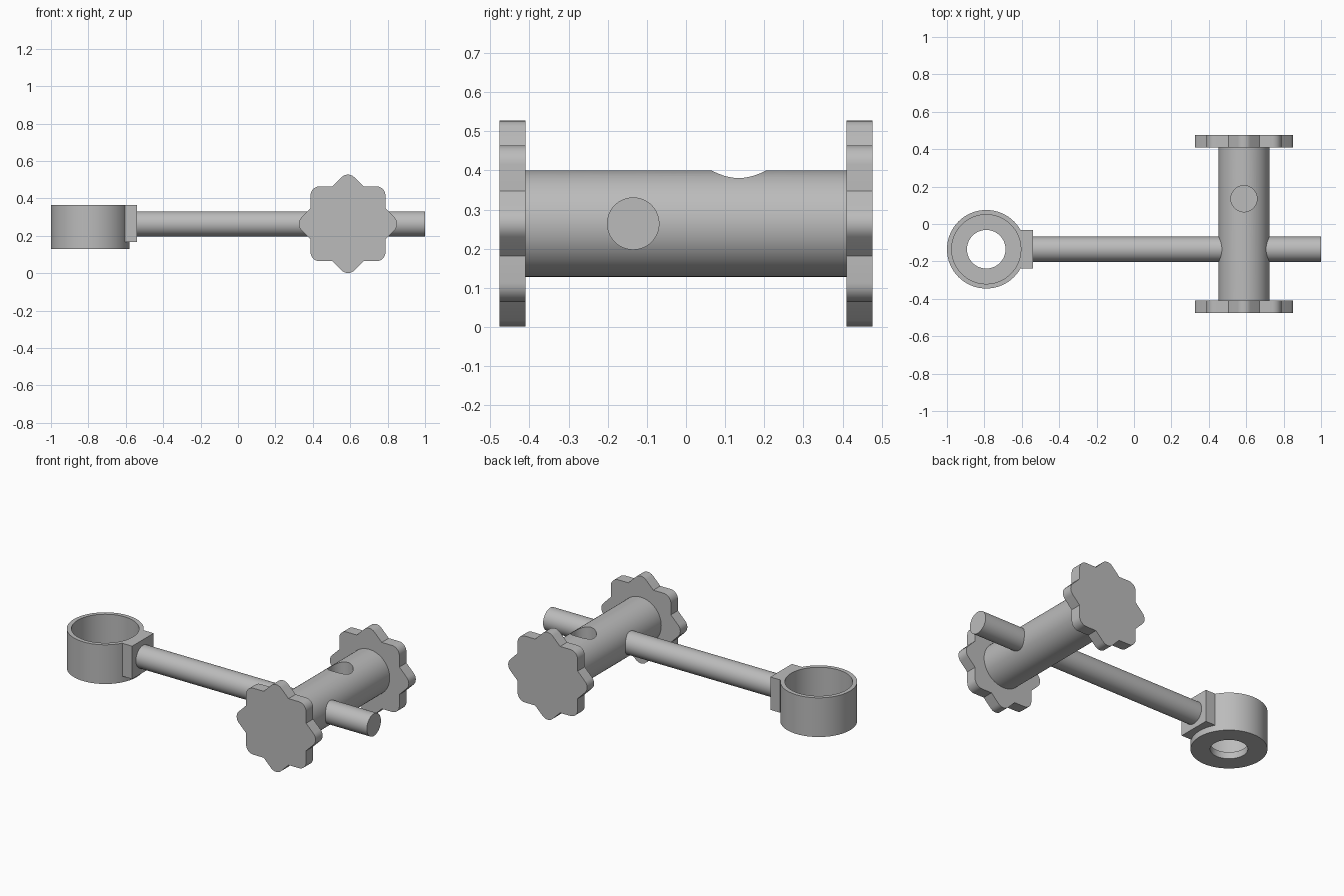
import bpy, bmesh, math
from mathutils import Vector, Matrix

if "Cube" in bpy.data.objects:
    bpy.data.objects.remove(bpy.data.objects["Cube"])

# Shared material
GREY = (0.5, 0.5, 0.5, 1)
metal = bpy.data.materials.new("grey metal")
metal.use_nodes = True
metal.diffuse_color = GREY
for node in metal.node_tree.nodes:
    if node.type == 'BSDF_PRINCIPLED':
        node.inputs["Base Color"].default_value = GREY

# Key dimensions
AXIS_Z = 0.264
ROD_Y = -0.135
ROD_R = 0.067
BARREL_X = 0.588
BARREL_R = 0.136
BARREL_END = 0.412
KNOB_END = 0.477
RING_X = -0.79
RING_TOP = 0.365


def finish(name, bm):
    """Turn a bmesh into a named object with the shared material."""
    bmesh.ops.recalc_face_normals(bm, faces=bm.faces)
    mesh = bpy.data.meshes.new(name)
    bm.to_mesh(mesh)
    bm.free()
    mesh.materials.append(metal)
    obj = bpy.data.objects.new(name, mesh)
    bpy.context.collection.objects.link(obj)
    return obj


def smooth(obj):
    bpy.ops.object.select_all(action='DESELECT')
    obj.select_set(True)
    bpy.context.view_layer.objects.active = obj
    bpy.ops.object.shade_smooth_by_angle(angle=math.radians(30))


def cylinder(name, start, end, radius, sides=64):
    start, end = Vector(start), Vector(end)
    axis = end - start
    turn = axis.to_track_quat('Z', 'Y').to_matrix().to_4x4()
    bm = bmesh.new()
    bmesh.ops.create_cone(bm, cap_ends=True, segments=sides, radius1=radius,
                          radius2=radius, depth=axis.length,
                          matrix=Matrix.Translation((start + end) / 2) @ turn)
    return finish(name, bm)


def knob(name, y0, y1, lobes=8, tip=0.263, valley=(0.083, 0.2)):
    """Star-shaped grip: straight lobe flanks meeting in a rounded tip."""
    apex = sum(valley)
    fillet = (apex - tip) / (math.sqrt(2) - 1)
    centre = tip - fillet
    half = [(-valley[0], valley[1])]
    for i in range(9):
        a = math.radians(-45 + 90 * i / 8)
        half.append((fillet * math.sin(a), centre + fillet * math.cos(a)))
    bm = bmesh.new()
    verts = []
    for k in range(lobes):
        turn = Matrix.Rotation(-math.tau * k / lobes, 2)
        for p in half:
            q = turn @ Vector(p)
            verts.append(bm.verts.new((BARREL_X + q.x, y0, AXIS_Z + q.y)))
    face = bm.faces.new(verts)
    grown = bmesh.ops.extrude_face_region(bm, geom=[face], use_keep_orig=True)
    moved = [g for g in grown["geom"] if isinstance(g, bmesh.types.BMVert)]
    bmesh.ops.translate(bm, verts=moved, vec=(0, y1 - y0, 0))
    smooth(finish(name, bm))


# Cup ring with a floor that has a round opening
profile = [(0.103, 0.129), (0.21, 0.129), (0.21, RING_TOP),
           (0.185, RING_TOP), (0.185, 0.17), (0.103, 0.17)]
bm = bmesh.new()
points = [bm.verts.new((RING_X + r, ROD_Y, z)) for r, z in profile]
edges = [bm.edges.new((a, b)) for a, b in zip(points, points[1:] + points[:1])]
bmesh.ops.spin(bm, geom=points + edges, cent=(RING_X, ROD_Y, 0), axis=(0, 0, 1),
               angle=math.tau, steps=72, use_merge=False)
bmesh.ops.remove_doubles(bm, verts=bm.verts, dist=0.0001)
smooth(finish("cup_ring", bm))

# Block joining the ring to the rod
bm = bmesh.new()
bmesh.ops.create_cube(bm, size=1)
bmesh.ops.scale(bm, verts=bm.verts, vec=(0.066, 0.205, 0.198))
bmesh.ops.translate(bm, verts=bm.verts, vec=(-0.572, ROD_Y, RING_TOP - 0.099))
finish("joining_block", bm)

# Long rod through the barrel
smooth(cylinder("rod", (-0.55, ROD_Y, AXIS_Z), (1, ROD_Y, AXIS_Z), ROD_R))

# Barrel with a round blind hole in its top
barrel = cylinder("barrel", (BARREL_X, -BARREL_END, AXIS_Z),
                  (BARREL_X, BARREL_END, AXIS_Z), BARREL_R)
cutter = cylinder("hole_cutter", (BARREL_X, -ROD_Y, AXIS_Z),
                  (BARREL_X, -ROD_Y, AXIS_Z + 0.3), 0.07)
cutter.hide_render = True
cut = barrel.modifiers.new("hole", 'BOOLEAN')
cut.operation = 'DIFFERENCE'
cut.solver = 'EXACT'
cut.object = cutter
bpy.ops.object.select_all(action='DESELECT')
barrel.select_set(True)
bpy.context.view_layer.objects.active = barrel
bpy.ops.object.modifier_apply(modifier=cut.name)
bpy.data.objects.remove(cutter)
smooth(barrel)

# Star knobs at both ends of the barrel
for label, side in (("front", -1), ("back", 1)):
    knob(label + "_knob", side * (BARREL_END - 0.002), side * KNOB_END)
